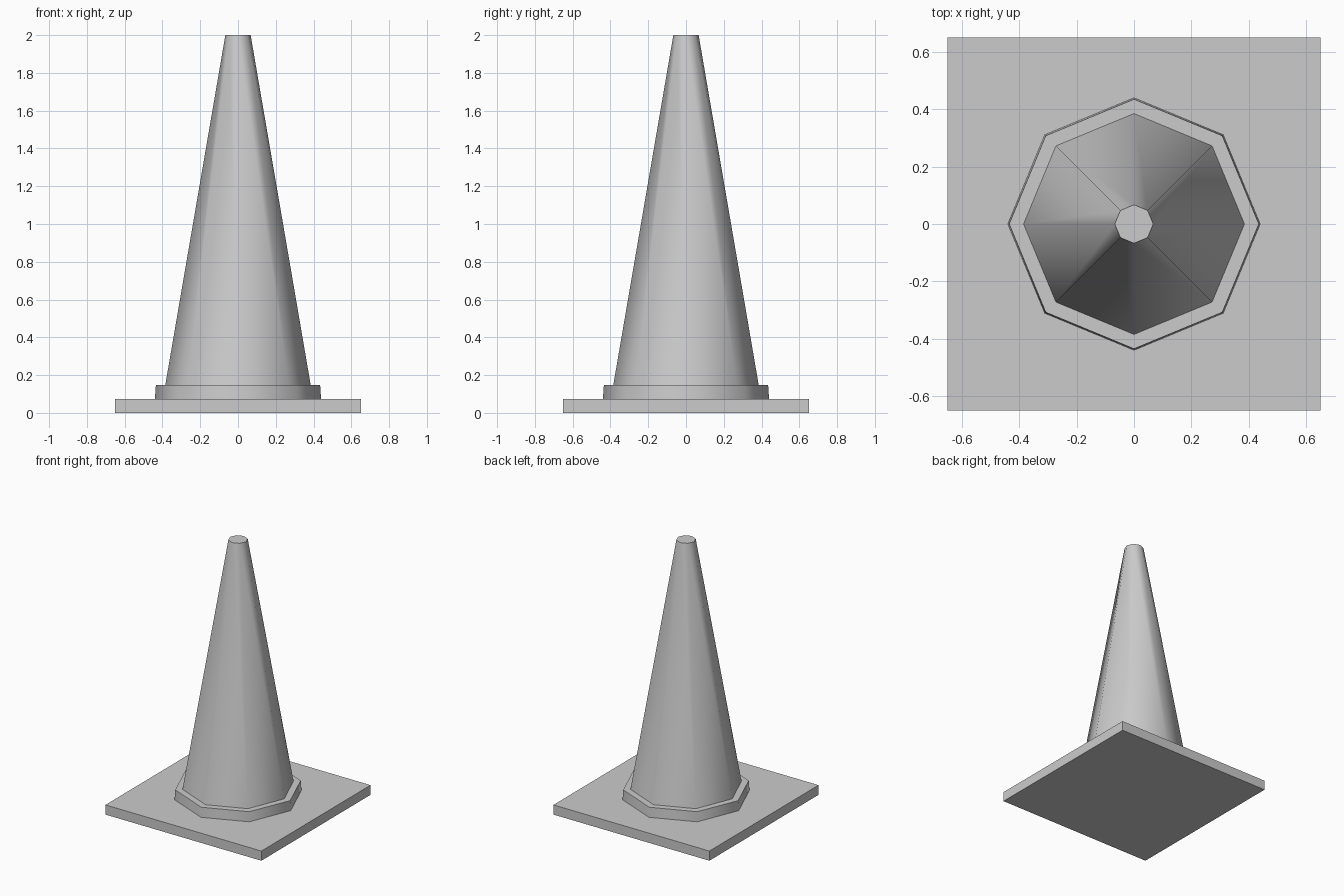
import bpy
import math

default = bpy.data.objects.get("Cube")
if default:
    bpy.data.objects.remove(default, do_unlink=True)

# Single plain grey
grey = bpy.data.materials.new("light_grey")
grey.use_nodes = True
colour = (0.6, 0.6, 0.6, 1)
grey.diffuse_color = colour
grey.node_tree.nodes["Principled BSDF"].inputs["Base Color"].default_value = colour

SLAB_TOP, COLLAR_TOP, TIP = 0.073, 0.147, 2.0


def frustum(name, sides, r_low, r_high, z_low, z_high, turn=0.0, smooth=True):
    """Closed tapered prism standing between two heights."""
    bpy.ops.mesh.primitive_cone_add(
        vertices=sides, radius1=r_low, radius2=r_high, depth=z_high - z_low,
        location=(0, 0, (z_low + z_high) / 2), rotation=(0, 0, turn))
    obj = bpy.context.object
    obj.name = name
    obj.data.materials.append(grey)
    if smooth:
        bpy.ops.object.shade_smooth_by_angle(angle=math.radians(60))
    return obj


# Square foot slab
half_diagonal = 0.65 * math.sqrt(2)
frustum("base_slab", 4, half_diagonal, half_diagonal, 0, SLAB_TOP,
        turn=math.pi / 4, smooth=False)

# Octagonal collar and tall tapered body
frustum("collar", 8, 0.44, 0.435, SLAB_TOP, COLLAR_TOP)
frustum("cone_body", 8, 0.385, 0.067, COLLAR_TOP, TIP)
